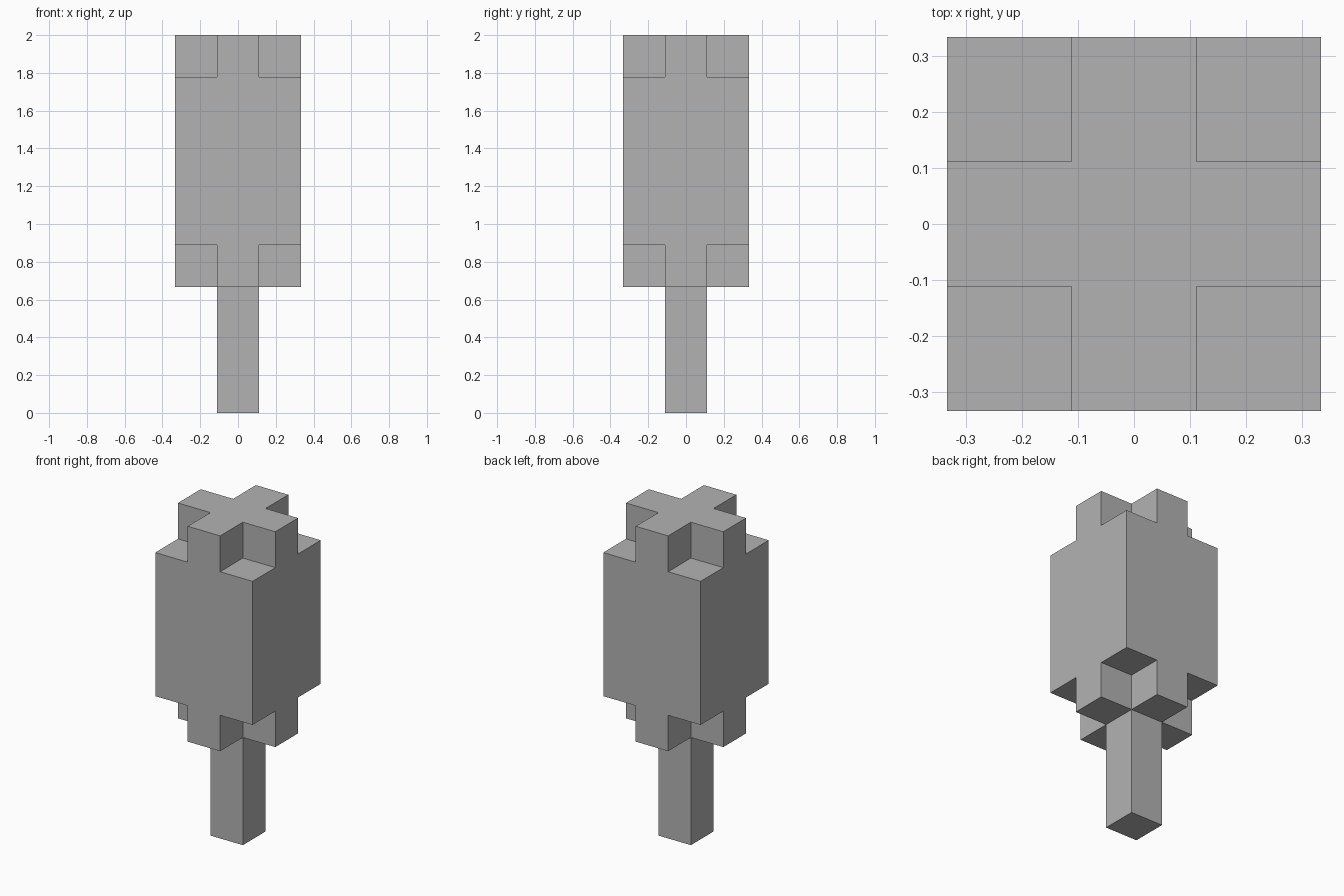
import bpy
import bmesh
import math
from itertools import product
from mathutils import Vector

cube = bpy.data.objects.get("Cube")
if cube:
    bpy.data.objects.remove(cube, do_unlink=True)

U = 2 / 9  # one block

grey = bpy.data.materials.new("plain grey")
grey.use_nodes = True
grey.diffuse_color = (0.45, 0.45, 0.45, 1)
grey.node_tree.nodes["Principled BSDF"].inputs["Base Color"].default_value = grey.diffuse_color


def block_part(name, cells):
    """Skin a set of block cells with outer faces only, merged into flat panels."""
    bm = bmesh.new()
    for cell in cells:
        for axis, sign in product(range(3), (-1, 1)):
            step = [0, 0, 0]
            step[axis] = sign
            if tuple(c + s for c, s in zip(cell, step)) in cells:
                continue
            normal = Vector(step)
            a = Vector((step[2], step[0], step[1]))
            b = normal.cross(a)
            centre = Vector(cell) + Vector((0, 0, 0.5)) + normal / 2
            corners = [centre + (a * i + b * j) / 2
                       for i, j in ((-1, -1), (1, -1), (1, 1), (-1, 1))]
            bm.faces.new([bm.verts.new(p * U) for p in corners])
    bmesh.ops.remove_doubles(bm, verts=bm.verts, dist=0.001)
    bmesh.ops.dissolve_limit(bm, angle_limit=math.radians(1),
                             verts=bm.verts, edges=bm.edges)
    mesh = bpy.data.meshes.new(name)
    bm.to_mesh(mesh)
    bm.free()
    mesh.materials.append(grey)
    obj = bpy.data.objects.new(name, mesh)
    bpy.context.collection.objects.link(obj)
    return obj


# Square trunk
block_part("trunk", {(0, 0, z) for z in range(3)})

# Foliage block, with its eight corner cells notched out at top and bottom
block_part("foliage", {
    (x, y, z) for x, y, z in product((-1, 0, 1), (-1, 0, 1), range(3, 9))
    if not (x and y and z in (3, 8))
})
